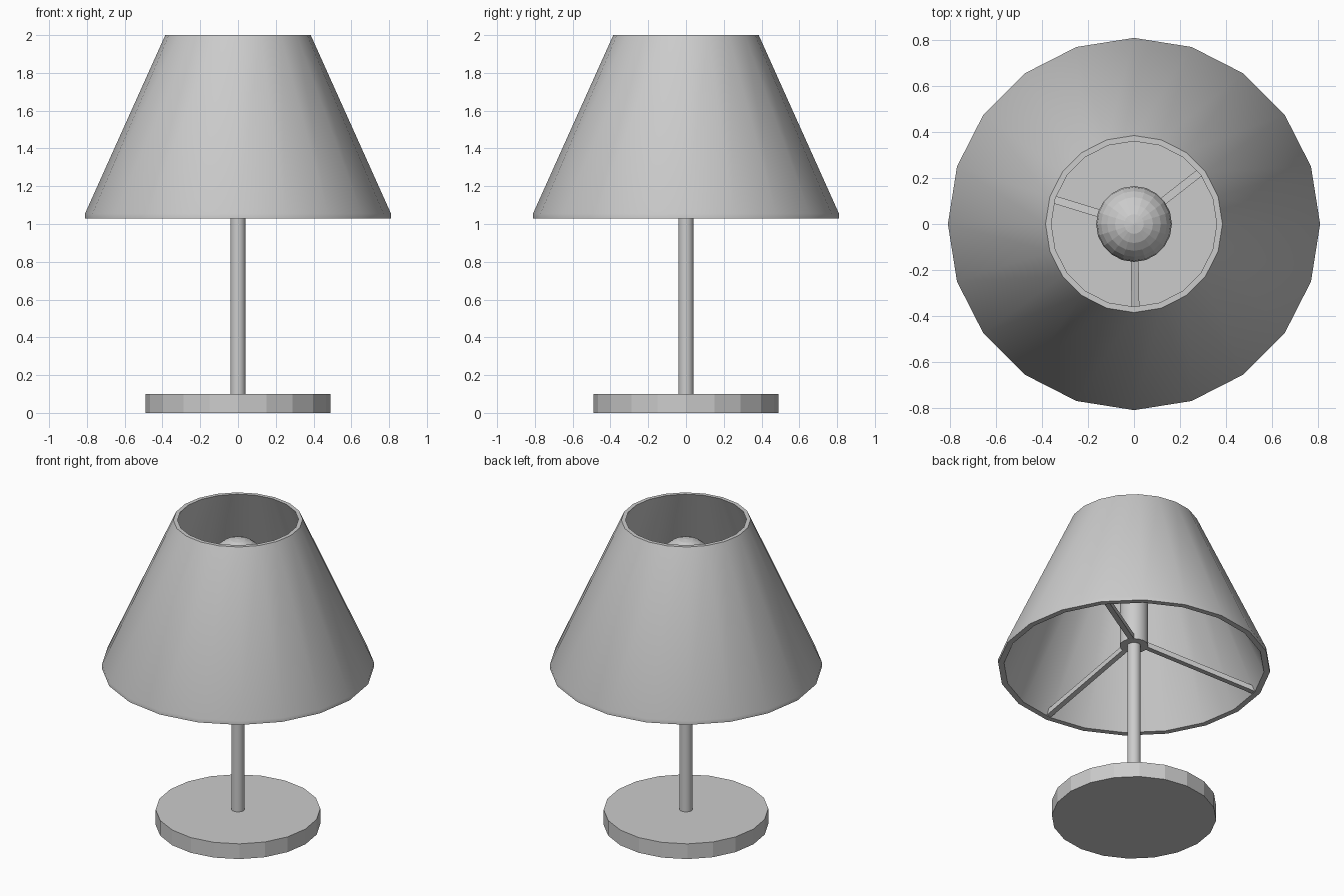
import bpy, bmesh, math
from mathutils import Vector

if "Cube" in bpy.data.objects:
    bpy.data.objects.remove(bpy.data.objects["Cube"])

SIDES = 20


def lathe(name, profile, closed=False, smooth=True):
    """Revolve (radius, z) points around z; open profiles are capped."""
    bm = bmesh.new()
    rings = []
    for r, z in profile:
        rings.append([bm.verts.new((r * math.cos(2 * math.pi * i / SIDES),
                                    r * math.sin(2 * math.pi * i / SIDES), z))
                      for i in range(SIDES)])
    pairs = list(zip(rings, rings[1:]))
    if closed:
        pairs.append((rings[-1], rings[0]))
    for a, b in pairs:
        for i in range(SIDES):
            j = (i + 1) % SIDES
            bm.faces.new((a[i], a[j], b[j], b[i]))
    if not closed:
        bm.faces.new(rings[0][::-1])
        bm.faces.new(rings[-1])
    return finish(name, bm, smooth)


def finish(name, bm, smooth):
    bmesh.ops.recalc_face_normals(bm, faces=bm.faces)
    mesh = bpy.data.meshes.new(name)
    bm.to_mesh(mesh)
    bm.free()
    ob = bpy.data.objects.new(name, mesh)
    bpy.context.collection.objects.link(ob)
    if smooth:
        bpy.ops.object.select_all(action='DESELECT')
        bpy.context.view_layer.objects.active = ob
        ob.select_set(True)
        bpy.ops.object.shade_smooth_by_angle(angle=math.radians(30))
    return ob


# Base disc, pole and bulb socket
lathe("base", [(0.49, 0), (0.49, 0.1)], smooth=False)
lathe("pole", [(0.04, 0.09), (0.04, 1.2)])
lathe("socket", [(0.085, 1.18), (0.085, 1.58)])

# Hollow shade with a short vertical lip at the bottom
lathe("shade", [(0.36, 2.0), (0.775, 1.03), (0.81, 1.03), (0.81, 1.055), (0.385, 2.0)],
      closed=True)

# Faceted round bulb
bm = bmesh.new()
bmesh.ops.create_uvsphere(bm, u_segments=SIDES, v_segments=12, radius=0.165)
bmesh.ops.translate(bm, verts=bm.verts, vec=(0, 0, 1.71))
finish("bulb", bm, False)

# Three sloping spokes joining the socket to the shade
for n, angle in enumerate((38, 163, 271)):
    a = math.radians(angle)
    out = Vector((math.cos(a), math.sin(a), 0))
    side = Vector((-math.sin(a), math.cos(a), 0)) * 0.017
    bm = bmesh.new()
    bmesh.ops.create_cube(bm, size=2)
    for v in bm.verts:
        r, z = (0.775, 1.05) if v.co.x > 0 else (0.07, 1.2)
        v.co = out * r + side * v.co.y + Vector((0, 0, z + 0.017 * v.co.z))
    finish(f"spoke_{n + 1}", bm, False)
